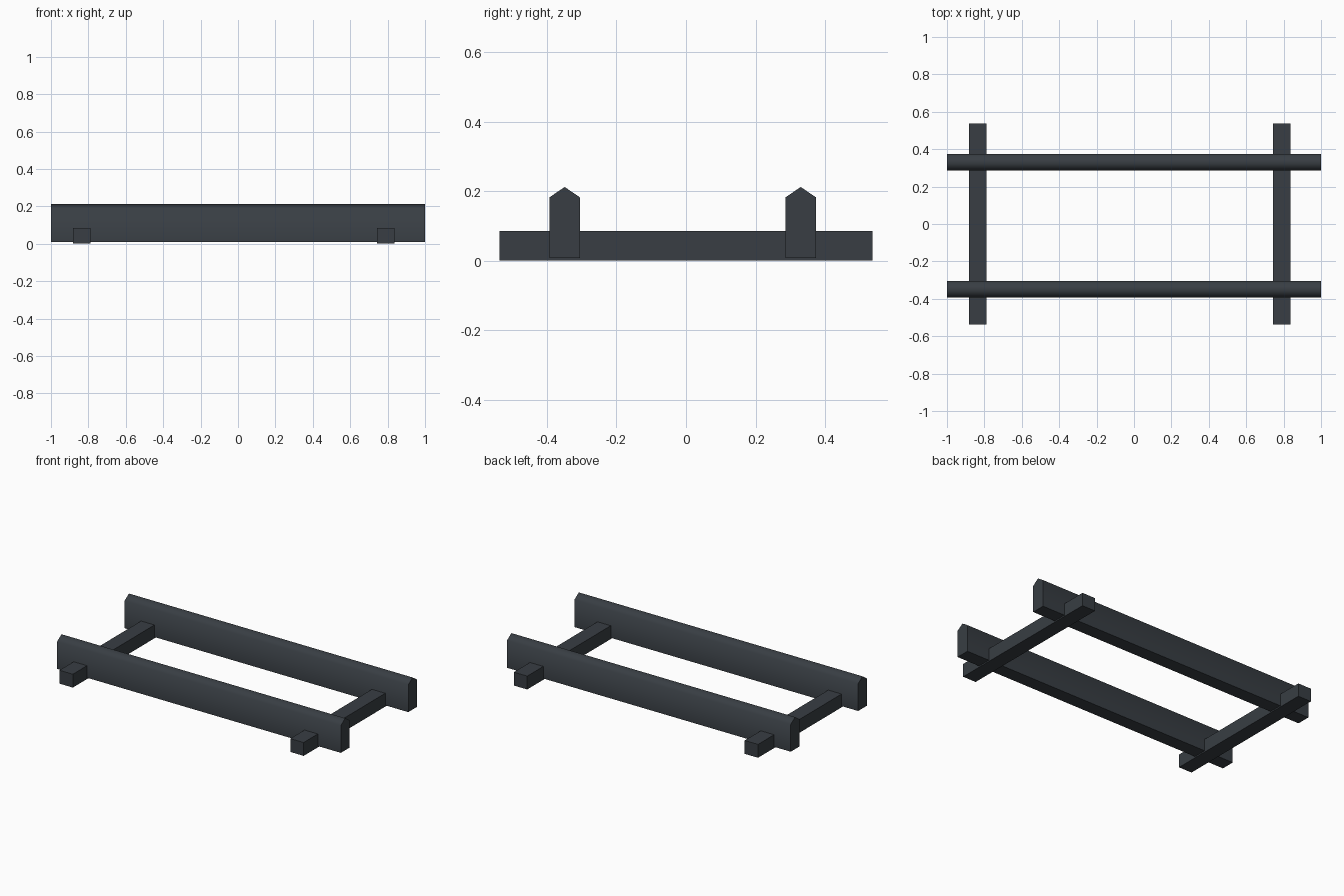
import bpy, bmesh, math

if "Cube" in bpy.data.objects:
    bpy.data.objects.remove(bpy.data.objects["Cube"])

mat = bpy.data.materials.new("dark slate")
mat.diffuse_color = (0.040, 0.048, 0.057, 1)
mat.use_nodes = True
mat.node_tree.nodes["Principled BSDF"].inputs["Base Color"].default_value = mat.diffuse_color


def prism(name, profile, x0, x1):
    """Extrude a (y, z) profile along x."""
    bm = bmesh.new()
    face = bm.faces.new([bm.verts.new((x0, y, z)) for y, z in profile])
    ext = bmesh.ops.extrude_face_region(bm, geom=[face])
    moved = [g for g in ext["geom"] if isinstance(g, bmesh.types.BMVert)]
    bmesh.ops.translate(bm, verts=moved, vec=(x1 - x0, 0, 0))
    bmesh.ops.recalc_face_normals(bm, faces=bm.faces)
    mesh = bpy.data.meshes.new(name)
    bm.to_mesh(mesh)
    bm.free()
    mesh.materials.append(mat)
    obj = bpy.data.objects.new(name, mesh)
    bpy.context.collection.objects.link(obj)
    return obj


# Long rails with a softly shaded ridge along the top
for name, yc in (("front_rail", -0.349), ("back_rail", 0.33)):
    w = 0.044
    rail = prism(name, [(yc - w, 0.008), (yc + w, 0.008), (yc + w, 0.182),
                        (yc, 0.212), (yc - w, 0.182)], -1, 1)
    bpy.ops.object.select_all(action='DESELECT')
    rail.select_set(True)
    bpy.context.view_layer.objects.active = rail
    bpy.ops.object.shade_smooth_by_angle(angle=math.radians(75))

# Square cross beams lying on the ground
for name, xc in (("left_cross_beam", -0.836), ("right_cross_beam", 0.791)):
    prism(name, [(-0.536, 0), (0.536, 0), (0.536, 0.085), (-0.536, 0.085)],
          xc - 0.047, xc + 0.047)
